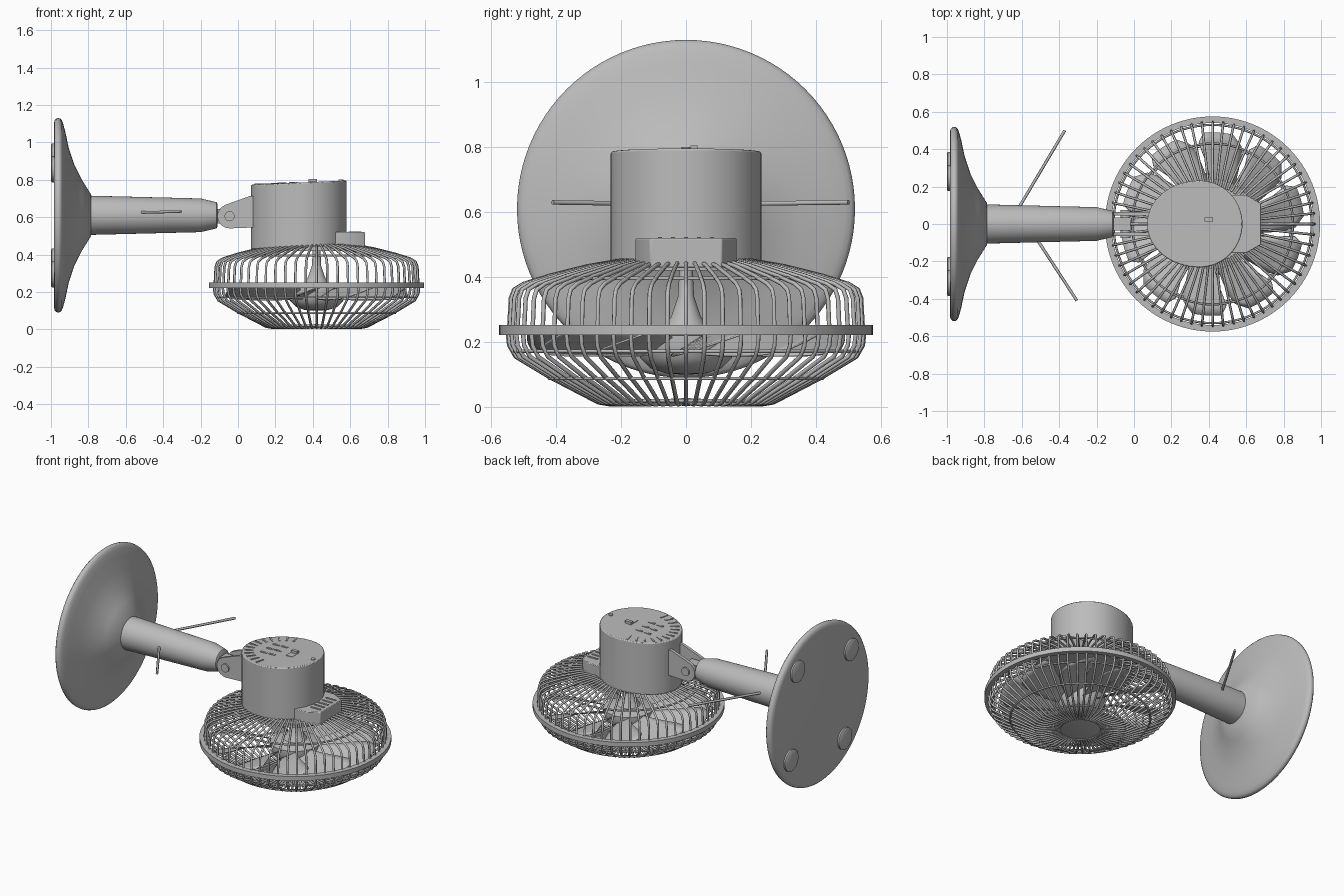
import bpy, bmesh, math
from math import sin, cos, pi, radians
from mathutils import Matrix

if "Cube" in bpy.data.objects:
    bpy.data.objects.remove(bpy.data.objects["Cube"])

grey = bpy.data.materials.new("mid grey")
grey.use_nodes = True
grey.diffuse_color = (0.5, 0.5, 0.5, 1)
grey.node_tree.nodes["Principled BSDF"].inputs["Base Color"].default_value = (0.5, 0.5, 0.5, 1)

FAN_X = 0.42   # fan axis
ARM_Z = 0.61   # arm axis height
WIRES = 60


def finish(name, bm, smooth=True):
    bmesh.ops.recalc_face_normals(bm, faces=bm.faces)
    mesh = bpy.data.meshes.new(name)
    bm.to_mesh(mesh)
    bm.free()
    mesh.materials.append(grey)
    obj = bpy.data.objects.new(name, mesh)
    bpy.context.collection.objects.link(obj)
    if smooth:
        bpy.ops.object.select_all(action='DESELECT')
        obj.select_set(True)
        bpy.context.view_layer.objects.active = obj
        bpy.ops.object.shade_smooth_by_angle(angle=radians(38))
    return obj


def lathe(name, profile, matrix, steps=64):
    """Spin (radius, height) points about local z."""
    bm = bmesh.new()
    verts = [bm.verts.new((r, 0, h)) for r, h in profile]
    edges = [bm.edges.new(pair) for pair in zip(verts, verts[1:])]
    bmesh.ops.spin(bm, geom=verts + edges, axis=(0, 0, 1), cent=(0, 0, 0),
                   angle=2 * pi, steps=steps)
    bmesh.ops.remove_doubles(bm, verts=bm.verts, dist=0.0005)
    bm.transform(matrix)
    return finish(name, bm)


def prism(name, outline, matrix, depth, bevel=0):
    """Extrude a flat outline along local z."""
    bm = bmesh.new()
    face = bm.faces.new([bm.verts.new((a, b, 0)) for a, b in outline])
    top = bmesh.ops.extrude_face_region(bm, geom=[face])["geom"]
    bmesh.ops.translate(bm, vec=(0, 0, depth),
                        verts=[v for v in top if isinstance(v, bmesh.types.BMVert)])
    bm.transform(matrix)
    obj = finish(name, bm)
    if bevel:
        mod = obj.modifiers.new("soft_edge", 'BEVEL')
        mod.width, mod.segments = bevel, 2
    return obj


def box(name, centre, size, turn=0):
    bm = bmesh.new()
    bmesh.ops.create_cube(bm, size=1)
    bm.transform(Matrix.Translation(centre) @ Matrix.Rotation(turn, 4, 'Z')
                 @ Matrix.Diagonal((*size, 1)))
    return finish(name, bm, False)


def tubes(name, paths, radius, cyclic=False):
    curve = bpy.data.curves.new(name, 'CURVE')
    curve.dimensions = '3D'
    curve.bevel_depth, curve.bevel_resolution = radius, 1
    curve.use_fill_caps = True
    for path in paths:
        spline = curve.splines.new('POLY')
        spline.points.add(len(path) - 1)
        for point, co in zip(spline.points, path):
            point.co = (*co, 1)
        spline.use_cyclic_u = cyclic
    curve.materials.append(grey)
    obj = bpy.data.objects.new(name, curve)
    bpy.context.collection.objects.link(obj)
    bpy.ops.object.select_all(action='DESELECT')
    obj.select_set(True)
    bpy.context.view_layer.objects.active = obj
    bpy.ops.object.convert(target='MESH')


def polar(r, angle, z):
    return (FAN_X + r * cos(angle), r * sin(angle), z)


along_x = Matrix.Translation((0, 0, ARM_Z)) @ Matrix.Rotation(pi / 2, 4, 'Y')
fan_axis = Matrix.Translation((FAN_X, 0, 0))

# Flared base plate and arm
lathe("base_plate", [(0, -.985), (.49, -.985), (.508, -.98), (.518, -.97), (.52, -.96),
                     (.517, -.95), (.508, -.942), (.49, -.935), (.45, -.924), (.36, -.905),
                     (.27, -.875), (.19, -.835), (.11, -.785), (0, -.785)], along_x, 96)
lathe("arm", [(0, -.8), (.105, -.8), (.09, -.2), (.07, -.115), (.06, -.11), (0, -.11)], along_x)
for quarter in range(4):
    a = radians(52 + 90 * quarter)
    lathe("base_foot", [(0, -1), (.062, -1), (.07, -.995), (.07, -.98), (0, -.98)],
          Matrix.Translation((0, .4 * cos(a), .4 * sin(a))) @ along_x, 32)
tubes("side_rods", [[(-.62, .08, .625), (-.37, .5, .63)],
                    [(-.52, -.08, .625), (-.305, -.41, .63)]], .008)

# Hinge ears, tongue and bolt between arm and motor
lug = [(-.045 + .065 * cos(radians(a)), .605 + .065 * sin(radians(a)))
       for a in range(110, 271, 20)] + [(.09, .545), (.09, .715), (.06, .712)]
upright = Matrix.Rotation(pi / 2, 4, 'X')
for y in (-.045, .065):
    prism("hinge_ear", lug, Matrix.Translation((0, y, 0)) @ upright, .02)
box("hinge_tongue", (-.08, 0, .605), (.12, .07, .08))
lathe("hinge_bolt", [(0, -.075), (.027, -.075), (.027, .075), (0, .075)],
      Matrix.Translation((-.045, 0, .605)) @ upright, 24)

# Motor housing with a gently sloped top
outline = []
for i in range(64):
    a = 2 * pi * i / 64
    outline.append((.35 + (.23 if cos(a) > 0 else .28) * cos(a), .232 * sin(a)))
slope = Matrix.Identity(4)
slope[2][0] = .045
prism("motor_housing", outline, Matrix.Translation((0, 0, .425)) @ slope, .345, .006)
prism("switch_box", [(.5, -.155), (.6, -.155), (.68, -.11), (.68, .11), (.6, .155), (.5, .155)],
      Matrix.Translation((0, 0, .43)), .09, .004)
lathe("motor_back_plate", [(0, .42), (.24, .42), (.24, .445), (0, .455)], fan_axis)


def lid_z(x):
    return .77 + .045 * x


# Lid trim: slots, radial vents, switch, screw
for x in (.235, .295):
    for y in (-.065, 0, .065):
        box("lid_slot", (x, y, lid_z(x)), (.045, .014, .008))
for i in range(13):
    a = radians(105 + 12.5 * i)
    x = .35 + .235 * cos(a)
    box("lid_vent", (x, .19 * sin(a), lid_z(x)), (.055, .01, .008), a)
box("lid_switch", (.4, .025, .795), (.045, .022, .02))
box("lid_label", (.4, -.015, lid_z(.4)), (.045, .045, .006))
lathe("lid_screw", [(0, 0), (.014, 0), (.014, .008), (0, .008)],
      Matrix.Translation((.55, 0, lid_z(.55) - .002)), 16)
for i in range(5):
    box("switch_box_rib", (.625, -.08 + .04 * i, .521), (.07, .012, .006))

# Wire cage
upper = [(.2, .452), (.3, .435), (.42, .405), (.5, .38), (.53, .362), (.54, .335), (.545, .24)]
lower = [(.55, .235), (.545, .19), (.525, .155), (.42, .092), (.27, .014), (.235, .008), (.12, .012)]
for name, profile in (("rear_cage_wires", upper), ("front_cage_wires", lower)):
    tubes(name, [[polar(r, 2 * pi * i / WIRES, z) for r, z in profile]
                 for i in range(WIRES)], .0068)
tubes("cage_rings", [[polar(r, 2 * pi * i / 96, z) for i in range(96)] for r, z in
                     ((.43, .396), (.53, .172), (.42, .088), (.27, .02))], .006, True)
lathe("cage_rim", [(.54, .222), (.575, .222), (.575, .252), (.54, .252), (.54, .222)],
      fan_axis, 96)
lathe("cage_cap", [(0, .004), (.09, .006), (.12, .012), (.125, .022), (0, .028)], fan_axis, 48)

# Fan hub, shaft cone and blades
lathe("fan_hub", [(0, .1), (.06, .103), (.11, .12), (.14, .15), (.15, .19), (.15, .22),
                  (.07, .24), (.045, .28), (.025, .34), (.02, .43)], fan_axis, 48)
BLADES, ROWS, COLS = 10, 8, 6
bm = bmesh.new()
for b in range(BLADES):
    grid = []
    for i in range(ROWS + 1):
        t = i / ROWS
        r = .12 + .37 * t
        half = (.045 + .095 * t) * (1 if t < .8 else math.sqrt(1 - ((t - .8) / .25) ** 2))
        pitch = radians(32 - 14 * t)
        row = []
        for j in range(COLS + 1):
            s = half * (2 * j / COLS - 1)
            a = 2 * pi * b / BLADES + s * cos(pitch) / r + .25 * t
            row.append(bm.verts.new(polar(r, a, .19 + .02 * t + s * sin(pitch))))
        grid.append(row)
    for i in range(ROWS):
        for j in range(COLS):
            bm.faces.new((grid[i][j], grid[i + 1][j], grid[i + 1][j + 1], grid[i][j + 1]))
blades = finish("fan_blades", bm)
blades.modifiers.new("thickness", 'SOLIDIFY').thickness = .006
